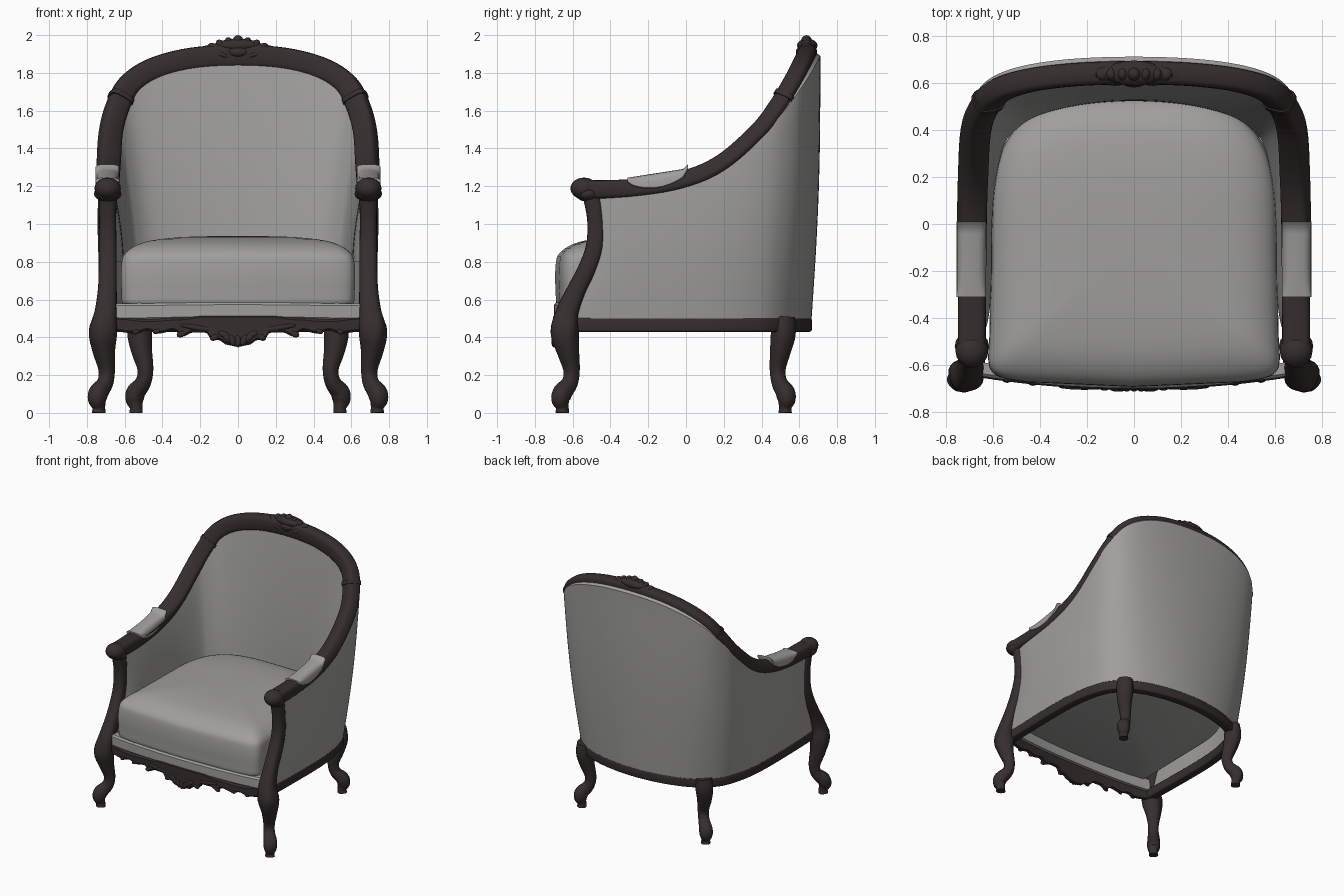
import bpy, bmesh, math
from mathutils import Vector, Matrix

cube = bpy.data.objects.get("Cube")
if cube:
    bpy.data.objects.remove(cube)


def material(name, rgb):
    m = bpy.data.materials.new(name)
    m.use_nodes = True
    m.diffuse_color = (*rgb, 1)
    m.node_tree.nodes["Principled BSDF"].inputs["Base Color"].default_value = (*rgb, 1)
    return m


WOOD = material("dark wood", (0.037, 0.027, 0.027))
FABRIC = material("grey fabric", (0.35, 0.345, 0.335))


def finish(name, bm, mat, mirror=False, angle=40):
    bmesh.ops.recalc_face_normals(bm, faces=bm.faces[:])
    me = bpy.data.meshes.new(name)
    bm.to_mesh(me)
    bm.free()
    me.materials.append(mat)
    ob = bpy.data.objects.new(name, me)
    bpy.context.collection.objects.link(ob)
    if mirror:
        ob.modifiers.new("Mirror", 'MIRROR').use_mirror_merge = False
    bpy.ops.object.select_all(action='DESELECT')
    ob.select_set(True)
    bpy.context.view_layer.objects.active = ob
    bpy.ops.object.shade_smooth_by_angle(angle=math.radians(angle))


def loft(name, rings, mat, mirror=False):
    """Skin a list of closed rings, with capped ends."""
    bm = bmesh.new()
    rows = [[bm.verts.new(p) for p in r] for r in rings]
    n = len(rows[0])
    for a, b in zip(rows, rows[1:]):
        for i in range(n):
            j = (i + 1) % n
            bm.faces.new((a[i], a[j], b[j], b[i]))
    bm.faces.new(rows[0])
    bm.faces.new(rows[-1])
    finish(name, bm, mat, mirror)


def spline(pts, steps=6):
    """Catmull-Rom samples through points of any dimension."""
    pts = [Vector(p) for p in pts]
    ext = [2 * pts[0] - pts[1]] + pts + [2 * pts[-1] - pts[-2]]
    out = []
    for a, b, c, d in zip(ext, ext[1:], ext[2:], ext[3:]):
        for k in range(steps):
            t = k / steps
            out.append(0.5 * (2 * b + (c - a) * t + (2 * a - 5 * b + 4 * c - d) * t * t
                              + (3 * b - a - 3 * c + d) * t ** 3))
    return out + [pts[-1]]


def superellipse(n, power):
    res = []
    for k in range(n):
        a = 2 * math.pi * k / n
        c, s = math.cos(a), math.sin(a)
        res.append((math.copysign(abs(c) ** (2 / power), c), math.copysign(abs(s) ** (2 / power), s)))
    return res


def sweep(name, path, size, ref, mat, mirror=False, power=3.6):
    """Sweep a rounded section; size(i) gives half widths, ref(p) the side direction."""
    rings = []
    for i, p in enumerate(path):
        t = (path[min(i + 1, len(path) - 1)] - path[max(i - 1, 0)]).normalized()
        side = ref(p)
        side = (side - t * side.dot(t)).normalized()
        up = t.cross(side)
        w, h = size(i)
        rings.append([p + side * w * c + up * h * s for c, s in superellipse(20, power)])
    loft(name, rings, mat, mirror)


def blobs(name, items, mat, mirror=False):
    """Joined ellipsoids: centre, radii and tilt about y."""
    bm = bmesh.new()
    for c, r, tilt in items:
        m = Matrix.Translation(c) @ Matrix.Rotation(tilt, 4, 'Y') @ Matrix.Diagonal((*r, 1))
        bmesh.ops.create_uvsphere(bm, u_segments=16, v_segments=10, radius=1, matrix=m)
    finish(name, bm, mat, mirror)


def both_sides(half):
    return half + [(-p[0], *p[1:]) for p in reversed(half[:-1])]


# Guiding curves: upper frame, and the floor plan of the shell
TOP = spline(both_sides([(.69, -.56, 1.18), (.69, -.25, 1.19), (.69, 0, 1.23), (.685, .2, 1.315),
                         (.674, .39, 1.48), (.642, .49, 1.61), (.578, .565, 1.735), (.45, .61, 1.82),
                         (.25, .636, 1.873), (0, .644, 1.889)]))
BASE = spline(both_sides([(.69, -.61, .5), (.697, -.28, .5), (.697, 0, .5), (.68, .2, .5),
                          (.638, .365, .5), (.584, .46, .5), (.492, .54, .5), (.372, .597, .5),
                          (.2, .639, .5), (0, .655, .5)]))
NORM = []
for i in range(len(BASE)):
    t = BASE[min(i + 1, len(BASE) - 1)] - BASE[max(i - 1, 0)]
    NORM.append(Vector((t.y, -t.x, 0)).normalized())


def outward(p):
    return p - Vector((0, .65, 1.2))


# Carved frame with banded joints
sweep("top_rail", TOP, lambda i: (.06, .05), outward, WOOD)
for label, piece in (("left", TOP[32:34]), ("right", TOP[-34:-32])):
    sweep(label + "_rail_band", piece, lambda i: (.066, .057), outward, WOOD)
sweep("base_rail", [b - n * .022 - Vector((0, 0, .033)) for b, n in zip(BASE, NORM)],
      lambda i: (.034, .038), lambda p: Vector((p.x, max(0, p.y - .1), 0)), WOOD, power=6)

# Upholstered shell: each ring runs up the outside, down the inside, and is hollow below the seat
rings = []
for top, base, n in zip(TOP, BASE, NORM):
    front = max(0, -base.y / .61) ** 2
    rear = max(0, n.y)
    thin = 1 - .5 * front ** 2

    def wall(t, offset, drop=0):
        p = base.lerp(top - Vector((0, 0, drop)), t) + n * offset * thin
        p.y += front * (.06 * t + .075 * math.sin(math.pi * t))
        return p

    steps = [k / 12 for k in range(13)]
    seat = .3 / (top.z - .5)
    ring = [wall(t, .01 + (.04 + .017 * rear) * t + .015 * math.sin(math.pi * t), .03) for t in steps]
    ring += [wall(1, .048 + .02 * rear), wall(1, .03 + .02 * rear, -.014), wall(1, -.03)]
    ring += [wall(seat + (1 - seat) * t, -.09 - .04 * rear + (.055 + .04 * rear) * t ** 1.6)
             for t in reversed(steps)]
    ring += [wall(seat, -.03), wall(0, -.03)]
    rings.append(ring)
loft("upholstered_shell", rings, FABRIC)

# Front posts flowing into cabriole legs: x, y, z, radius
leg = spline([(.69, -.5, 1.16, .048), (.69, -.478, 1.02, .045), (.69, -.483, .88, .047),
              (.69, -.525, .76, .048), (.692, -.58, .65, .05), (.7, -.63, .53, .06),
              (.715, -.642, .43, .072), (.71, -.625, .33, .056), (.695, -.606, .23, .041),
              (.703, -.615, .16, .04), (.737, -.652, .11, .048), (.745, -.664, .07, .046),
              (.737, -.655, .03, .032), (.737, -.655, 0, .034)], 4)
sweep("front_leg_and_post", [Vector(p[:3]) for p in leg], lambda i: (leg[i][3],) * 2,
      lambda p: Vector((1, -1, 0)) if p.z < .3 else Vector((1, -max(0, (.5 - p.z) * 5), 0)), WOOD, True, 2.6)
back = spline([(.515, .515, .505, .058), (.52, .515, .42, .063), (.51, .5, .33, .053),
               (.49, .485, .23, .04), (.503, .495, .16, .04), (.54, .525, .11, .048),
               (.547, .532, .07, .046), (.54, .525, .03, .032), (.54, .525, 0, .034)], 4)
sweep("back_leg", [Vector(p[:3]) for p in back], lambda i: (back[i][3],) * 2,
      lambda p: Vector((1, 1, 0)), WOOD, True, 2.4)
blobs("arm_knuckle", [((.69, -.54, 1.188), (.07, .072, .058), 0),
                      ((.69, -.52, 1.16), (.073, .065, .042), 0)], WOOD, True)

# Saddle shaped arm pads with a flared rear lip
rings = []
for k in range(13):
    t = k / 12
    y = -.31 + .32 * t
    crown = 1.245 + .05 * t + (.02 if k == 12 else 0)
    drop = .02 + .055 * math.sin(math.pi * t) ** .7
    ring = []
    for j in range(13):
        c, s = math.cos(math.pi * j / 12), max(0, math.sin(math.pi * j / 12))
        ring.append((.692 + .063 * math.copysign(abs(c) ** .6, c), y, crown - drop * (1 - s ** .6)))
    rings.append(ring + [(.642, y, crown - drop - .01), (.742, y, crown - drop - .01)])
loft("arm_pad", rings, FABRIC, True)

# Seat cushion: square front corners, rounded back, crowned top
def plan(scale, z):
    pts = []
    for (c, s), (cf, sf) in zip(superellipse(80, 3.6), superellipse(80, 14)):
        if s < 0:
            x, y = .605 * cf * (1 + .055 * sf ** 4), -.075 + .575 * sf - .04 * (1 - cf * cf) * sf * sf
        else:
            x, y = .605 * c * (1 - .07 * s ** 3), -.075 + .61 * s
        pts.append((x * scale, -.075 + (y + .075) * scale, z))
    return pts


profile = spline([(.965, .57), (.995, .585), (1, .64), (1.005, .72), (.997, .8), (.972, .842),
                  (.89, .882), (.75, .912), (.5, .93), (.2, .936), (.02, .937)], 3)
loft("seat_cushion", [plan(s, z) for s, z in profile], FABRIC)


# Front apron and seat edge follow a bowed front
def bow(x):
    return -.705 + .12 * x * x


def bowed(name, tops, bottoms, front, depth, mat, count=96):
    def level(rows, x):
        for (x0, z0), (x1, z1) in zip(rows, rows[1:]):
            if x <= x1:
                f = (x - x0) / (x1 - x0)
                return z0 + (z1 - z0) * f * f * (3 - 2 * f)
        return rows[-1][1]
    rings = []
    for k in range(count + 1):
        x = -.65 + 1.3 * k / count
        hi, lo, y = level(tops, abs(x)), level(bottoms, abs(x)), bow(x) + front
        e = .012
        rings.append([(x, y + e, hi), (x, y, hi - e), (x, y, lo + e), (x, y + e, lo),
                      (x, y + depth, lo), (x, y + depth, hi)])
    loft(name, rings, mat)


bowed("front_apron", [(0, .52), (.18, .52), (.3, .505), (.48, .495), (.65, .51)],
      [(0, .35), (.06, .36), (.1, .385), (.14, .39), (.17, .425), (.24, .425), (.29, .405), (.34, .435),
       (.42, .42), (.48, .435), (.54, .42), (.65, .43)], .0, .04, WOOD)
bowed("seat_front_edge", [(0, .585), (.65, .58)], [(0, .5), (.65, .49)], .006, .06, FABRIC)

# Carved shell and scrolls on the apron
carving = [((.08 * math.sin(a), -.7, .435 - .055 * math.cos(a)), (.017, .013, .033), a)
           for a in [-1.2 + .4 * k for k in range(7)]]
for s in (-1, 1):
    for x, z, r in ((.125, .4, .017), (.3, .418, .017), (.43, .432, .014), (.54, .43, .014)):
        carving.append(((s * x, bow(x) + .008, z), (r * 1.5, .014, r), s * .4))
    carving.append(((s * .21, bow(.21) + .004, .45), (.1, .01, .014), s * -.15))
blobs("apron_carving", carving, WOOD)

# Carved crest on the top rail
crest = [((0, .642, 1.93), (.185, .045, .036), 0), ((0, .642, 1.945), (.12, .054, .036), 0),
         ((0, .615, 1.91), (.06, .034, .03), 0), ((0, .638, 1.963), (.03, .03, .037), 0)]
for s in (-1, 1):
    for x, z, tilt in ((.045, 1.957, .4), (.09, 1.947, .7), (.13, 1.933, 1), (.165, 1.922, 1.4)):
        crest.append(((s * x, .638, z), (.022, .03, .033), s * tilt))
    crest.append(((s * .08, .61, 1.895), (.05, .022, .016), s * -.3))
blobs("crest_carving", crest, WOOD)
